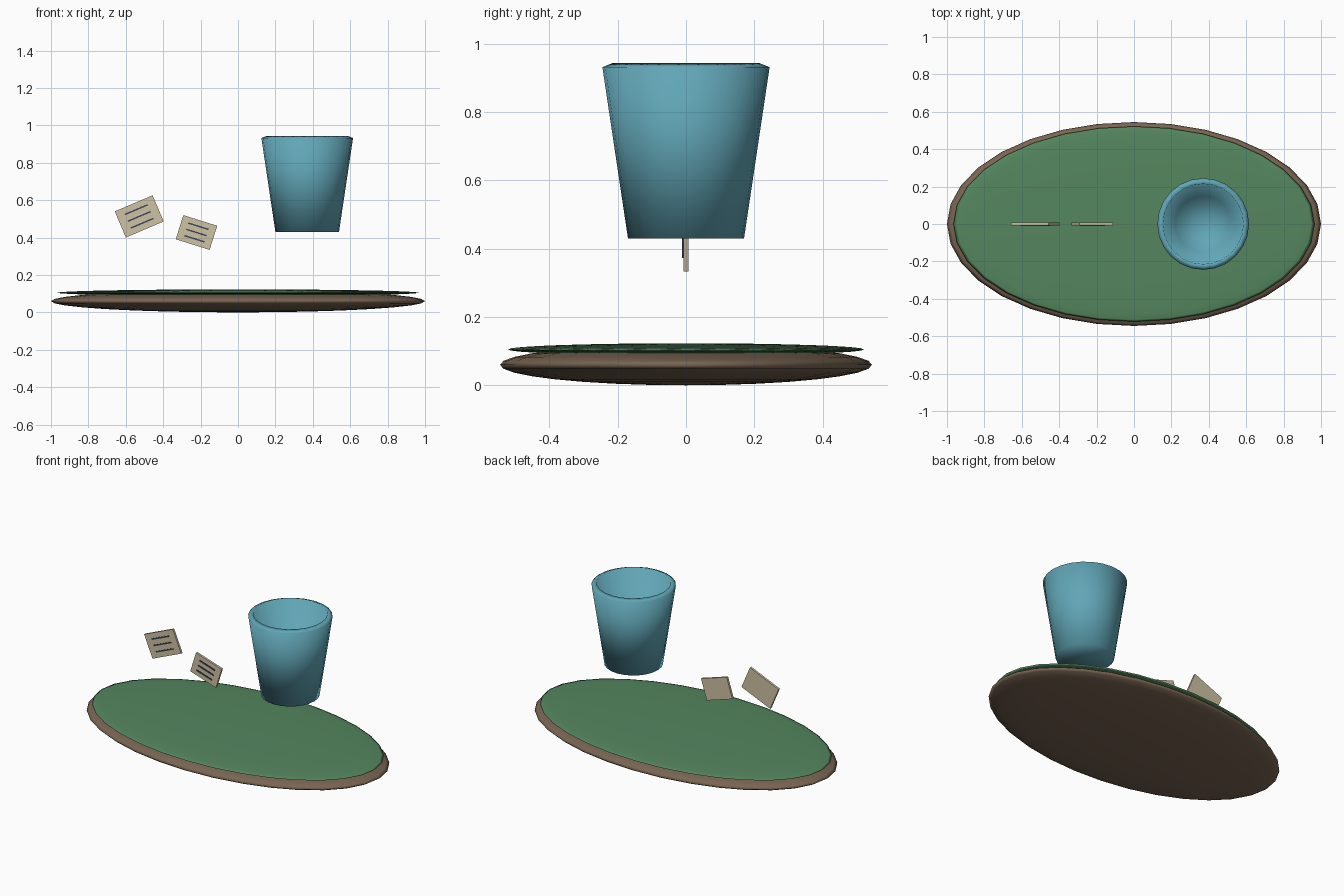
import bpy, bmesh, math
from mathutils import Matrix

if "Cube" in bpy.data.objects:
    bpy.data.objects.remove(bpy.data.objects["Cube"])


def material(name, rgb):
    m = bpy.data.materials.new(name)
    m.diffuse_color = (*rgb, 1)
    m.use_nodes = True
    m.node_tree.nodes["Principled BSDF"].inputs["Base Color"].default_value = m.diffuse_color
    return m


BROWN = material("wood", (0.19, 0.13, 0.085))
GREEN = material("felt", (0.09, 0.24, 0.115))
BLUE = material("glaze", (0.12, 0.38, 0.47))
CREAM = material("paper", (0.62, 0.54, 0.37))
DARK = material("ink", (0.05, 0.07, 0.11))


def finish(bm, name, mat, smooth=False):
    mesh = bpy.data.meshes.new(name)
    bmesh.ops.recalc_face_normals(bm, faces=bm.faces)
    for f in bm.faces:
        f.smooth = smooth
    bm.to_mesh(mesh)
    bm.free()
    mesh.materials.append(mat)
    ob = bpy.data.objects.new(name, mesh)
    bpy.context.collection.objects.link(ob)
    return ob


def flat_disc(name, z, size, mat):
    bm = bmesh.new()
    bmesh.ops.create_uvsphere(bm, u_segments=32, v_segments=16, radius=1)
    bmesh.ops.scale(bm, vec=size, verts=bm.verts)
    bmesh.ops.translate(bm, vec=(0, 0, z), verts=bm.verts)
    return finish(bm, name, mat, True)


def lathe(name, profile, x, sides, mat):
    bm = bmesh.new()
    vs = [bm.verts.new((r, 0, z)) for r, z in profile]
    es = [bm.edges.new(p) for p in zip(vs, vs[1:])]
    bmesh.ops.spin(bm, geom=vs + es, cent=(0, 0, 0), axis=(0, 0, 1),
                   angle=math.tau, steps=sides, use_duplicate=False)
    bmesh.ops.remove_doubles(bm, verts=bm.verts, dist=1e-4)
    bmesh.ops.translate(bm, vec=(x, 0, 0), verts=bm.verts)
    return finish(bm, name, mat, True)


def box(name, size, matrix, mat):
    bm = bmesh.new()
    bmesh.ops.create_cube(bm, size=1)
    bmesh.ops.scale(bm, vec=size, verts=bm.verts)
    bmesh.ops.transform(bm, matrix=matrix, verts=bm.verts)
    return finish(bm, name, mat)


def note(name, x, z, w, h, tilt):
    # Floating card with three ink strokes on its front
    place = Matrix.Translation((x, 0, z)) @ Matrix.Rotation(math.radians(-tilt), 4, 'Y')
    box(name, (w, 0.014, h), place, CREAM)
    for i in (-1, 0, 1):
        off = Matrix.Translation((0, -0.008, i * h * 0.26))
        box(f"{name}_stroke_{i + 2}", (w * 0.6, 0.007, 0.008), place @ off, DARK)


# Oval base with green top
flat_disc("oval_base", 0.06, (1.0, 0.545, 0.06), BROWN)
flat_disc("green_top", 0.105, (0.965, 0.522, 0.018), GREEN)

# Hollow tapered cup
lathe("cup", [(0, 0.43), (0.17, 0.43), (0.245, 0.932), (0.215, 0.944),
              (0.15, 0.49), (0, 0.48)], 0.37, 24, BLUE)

# Two tilted notes
note("large_note", -0.528, 0.513, 0.22, 0.152, 23)
note("small_note", -0.222, 0.427, 0.19, 0.135, -17.5)
